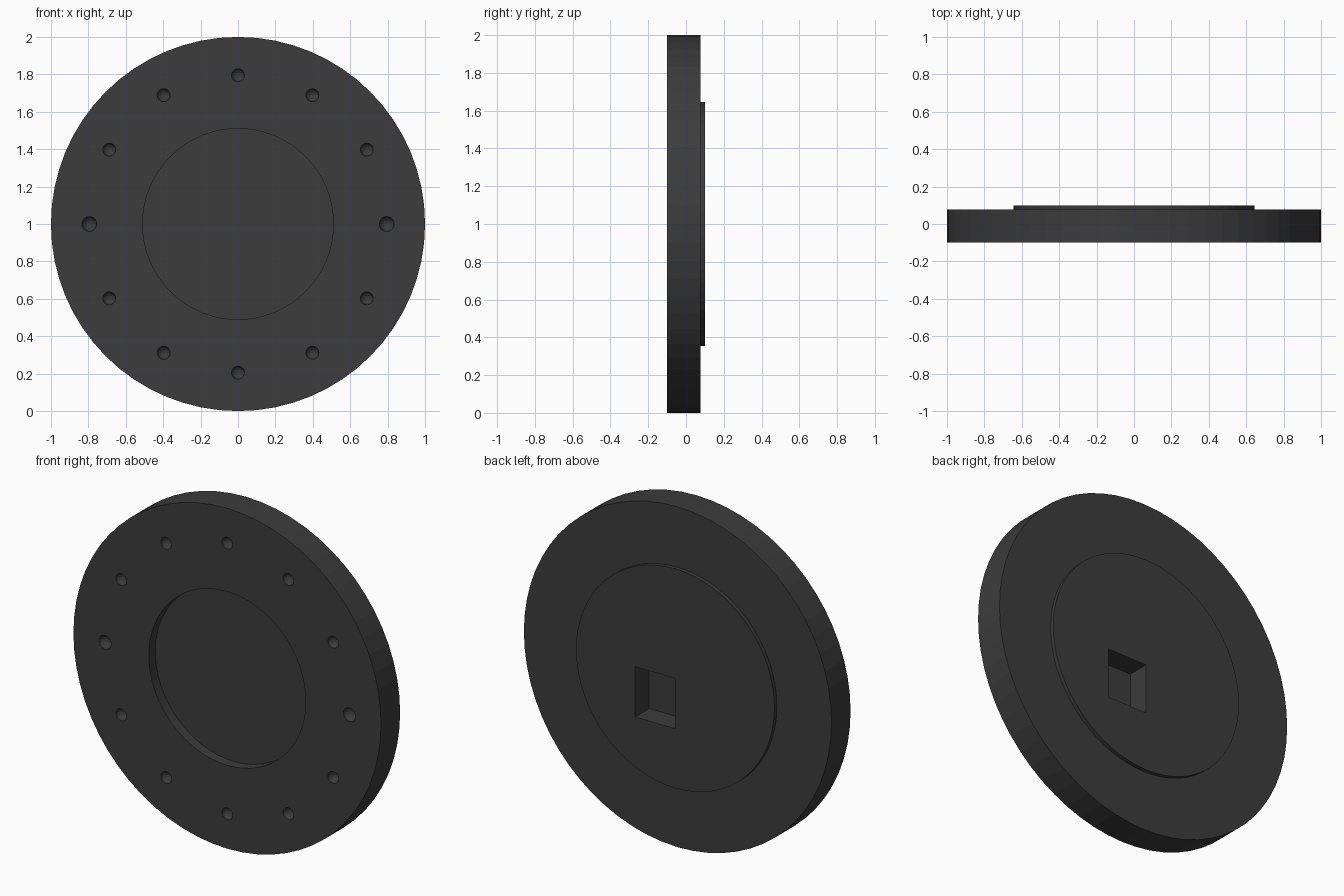
import bpy, bmesh, math
from mathutils import Matrix, Vector

cube = bpy.data.objects.get("Cube")
if cube:
    bpy.data.objects.remove(cube, do_unlink=True)

SIDES = 64
CENTRE = Vector((0, 0, 1))

dark = bpy.data.materials.new("dark grey")
dark.use_nodes = True
grey = (0.045, 0.045, 0.045, 1)
dark.diffuse_color = grey
dark.node_tree.nodes["Principled BSDF"].inputs["Base Color"].default_value = grey


def finish(name, bm):
    bmesh.ops.recalc_face_normals(bm, faces=bm.faces)
    mesh = bpy.data.meshes.new(name)
    bm.to_mesh(mesh)
    bm.free()
    mesh.materials.append(dark)
    obj = bpy.data.objects.new(name, mesh)
    bpy.context.collection.objects.link(obj)
    return obj


def lathe(name, profile):
    """Turn (radius, y) points about the y axis and cap both ends."""
    bm = bmesh.new()
    rings = []
    for r, y in profile:
        angles = [2 * math.pi * i / SIDES for i in range(SIDES)]
        rings.append([bm.verts.new(CENTRE + Vector((r * math.cos(a), y, r * math.sin(a))))
                      for a in angles])
    for a, b in zip(rings, rings[1:]):
        for i in range(SIDES):
            j = (i + 1) % SIDES
            bm.faces.new((a[i], a[j], b[j], b[i]))
    bm.faces.new(rings[0])
    bm.faces.new(rings[-1])
    return finish(name, bm)


# Wheel disc: front recess, rim, raised back plate
disc = lathe("disc", [(0.51, -0.04), (0.51, -0.1), (1, -0.1),
                      (1, 0.077), (0.645, 0.077), (0.645, 0.1)])

# Cutter for the ring of round dimples on the front
bm = bmesh.new()
for i in range(12):
    a = math.radians(30 * i)
    radius = 0.04 if i % 6 == 0 else 0.035
    spot = CENTRE + Vector((0.795 * math.cos(a), -0.1, 0.795 * math.sin(a)))
    bmesh.ops.create_uvsphere(bm, u_segments=16, v_segments=8, radius=radius,
                              matrix=Matrix.Translation(spot))
dimples = finish("dimple_cutter", bm)

# Cutter for the rectangular socket in the back
bm = bmesh.new()
low, high = Vector((0, -0.03, 0.705)), Vector((0.26, 0.2, 1))
bmesh.ops.create_cube(bm, size=1, matrix=Matrix.Translation((low + high) / 2)
                      @ Matrix.Diagonal((*(high - low), 1)))
socket = finish("socket_cutter", bm)

bpy.context.view_layer.objects.active = disc
for cutter in (dimples, socket):
    cutter.hide_render = True
    mod = disc.modifiers.new(cutter.name, "BOOLEAN")
    mod.operation = "DIFFERENCE"
    mod.solver = "EXACT"
    mod.object = cutter
    bpy.ops.object.modifier_apply(modifier=mod.name)
    bpy.data.objects.remove(cutter, do_unlink=True)
